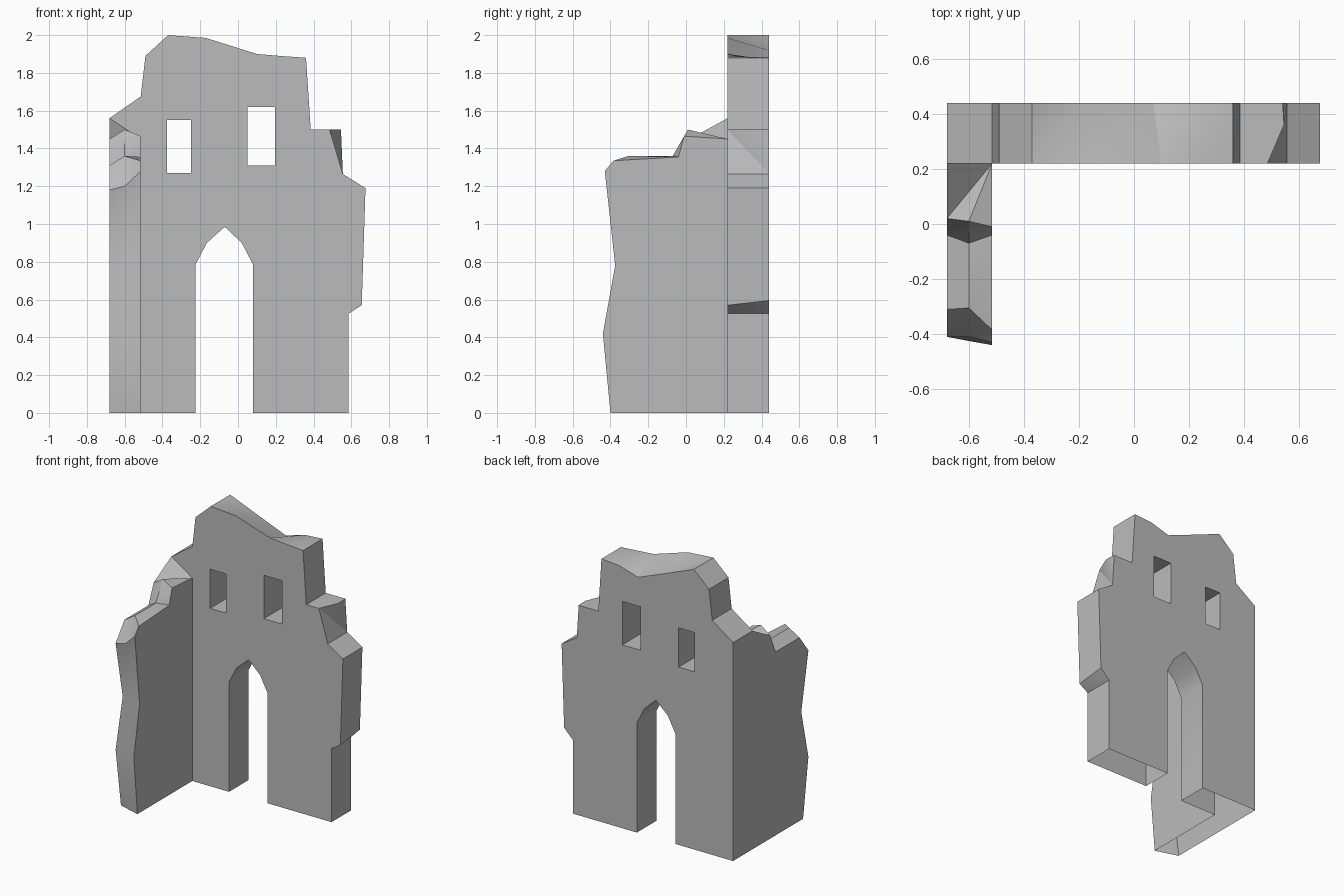
import bpy, bmesh, math

cube = bpy.data.objects.get("Cube")
if cube:
    bpy.data.objects.remove(cube, do_unlink=True)

FRONT, BACK = 0.22, 0.44
INNER, CREST, OUTER = -0.515, -0.6, -0.68

stone = bpy.data.materials.new("grey stone")
stone.use_nodes = True
stone.diffuse_color = (0.5, 0.5, 0.5, 1)
stone.node_tree.nodes["Principled BSDF"].inputs["Base Color"].default_value = (0.5, 0.5, 0.5, 1)

bm = bmesh.new()


def face(*points):
    """Face from points, skipping repeated corners."""
    pts = list(dict.fromkeys(points))
    if len(pts) > 2:
        bm.faces.new([bm.verts.new(p) for p in pts])


def at_y(points, y):
    return [(x, y, z) for x, z in points]


def fill(loops, y):
    """Flat wall face with holes."""
    edges = []
    for loop in loops:
        vs = [bm.verts.new(p) for p in at_y(loop, y)]
        edges += [bm.edges.new((vs[i - 1], vs[i])) for i in range(len(vs))]
    bmesh.ops.triangle_fill(bm, use_beauty=True, edges=edges)


def strip(a, b, skip=()):
    """Surface joining two paths."""
    for i in range(len(a) - 1):
        if i not in skip:
            face(a[i], b[i], b[i + 1])
            face(a[i], b[i + 1], a[i + 1])


# Broken skyline of the main wall, and where its back edge differs
skyline = [(OUTER, 1.56), (INNER, 1.675), (-.49, 1.89), (-.37, 2), (-.17, 1.985),
           (.1, 1.9), (.22, 1.89), (.36, 1.88), (.385, 1.5), (.485, 1.5),
           (.555, 1.265), (.675, 1.19), (.655, .57), (.585, .525), (.585, 0)]
rear = list(skyline)
rear[4:7] = [(-.17, 1.92), (.07, 1.826), (.22, 1.87)]
rear[9] = (.54, 1.5)
rear[12] = (.655, .595)

# Pointed doorway and two windows
door = [(.08, 0), (.08, .785), (.02, .9), (-.07, .985), (-.165, .9), (-.225, .785), (-.225, 0)]


def window(x0, x1, z0, z1):
    return [(x0, z0), (x1, z0), (x1, z1), (x0, z1)]


windows = [window(-.375, -.25, 1.27, 1.55), window(.05, .195, 1.31, 1.62)]

# Wall faces; the underside stays open
fill([skyline + door + [(INNER, 0), (INNER, 1.45)]] + windows, FRONT)
fill([rear + door + [(OUTER, 0)]] + windows, BACK)

# Wall thickness, door jambs and window reveals
f, b = at_y(skyline, FRONT), at_y(rear, BACK)
strip(f, b, skip=(8, 9))
strip(at_y(door, FRONT), at_y(door, BACK))
for w in windows:
    loop = w + w[:1]
    strip(at_y(loop, FRONT), at_y(loop, BACK))

# Chipped shoulder
chip = (.545, .36, 1.5)
face(f[8], f[9], chip, b[9], b[8])
face(f[9], f[10], b[10])
face(f[9], b[10], chip)
face(chip, b[10], b[9])

# Side wing: three profiles (y, z) running up the broken end and over the top
outer = [(-.35, 0), (-.41, .42), (-.33, .77), (-.41, 1.18), (-.31, 1.31),
         (-.04, 1.31), (.02, 1.45), (FRONT, 1.56)]
crest = [(-.375, 0), (-.425, .42), (-.35, .77), (-.41, 1.2), (-.305, 1.36),
         (-.07, 1.36), (.01, 1.5)]
inner = [(-.4, 0), (-.44, .42), (-.375, .78), (-.43, 1.28), (-.385, 1.335),
         (-.04, 1.355), (-.01, 1.465), (FRONT, 1.45)]


def at_x(points, x):
    return [(x, y, z) for y, z in points]


o, c, i = at_x(outer, OUTER), at_x(crest, CREST), at_x(inner, INNER)
c.append(i[-1])
strip(o, c)
strip(c, i)
face(*o, (OUTER, BACK, 1.56), (OUTER, BACK, 0))
face(*i, (INNER, FRONT, 0))

# Weld into one shell
bmesh.ops.remove_doubles(bm, verts=bm.verts, dist=0.0005)
bmesh.ops.recalc_face_normals(bm, faces=bm.faces)

mesh = bpy.data.meshes.new("ruined_wall")
bm.to_mesh(mesh)
bm.free()
mesh.materials.append(stone)
wall = bpy.data.objects.new("ruined_wall", mesh)
bpy.context.collection.objects.link(wall)
bpy.context.view_layer.objects.active = wall
wall.select_set(True)
bpy.ops.object.shade_smooth_by_angle(angle=math.radians(30))
